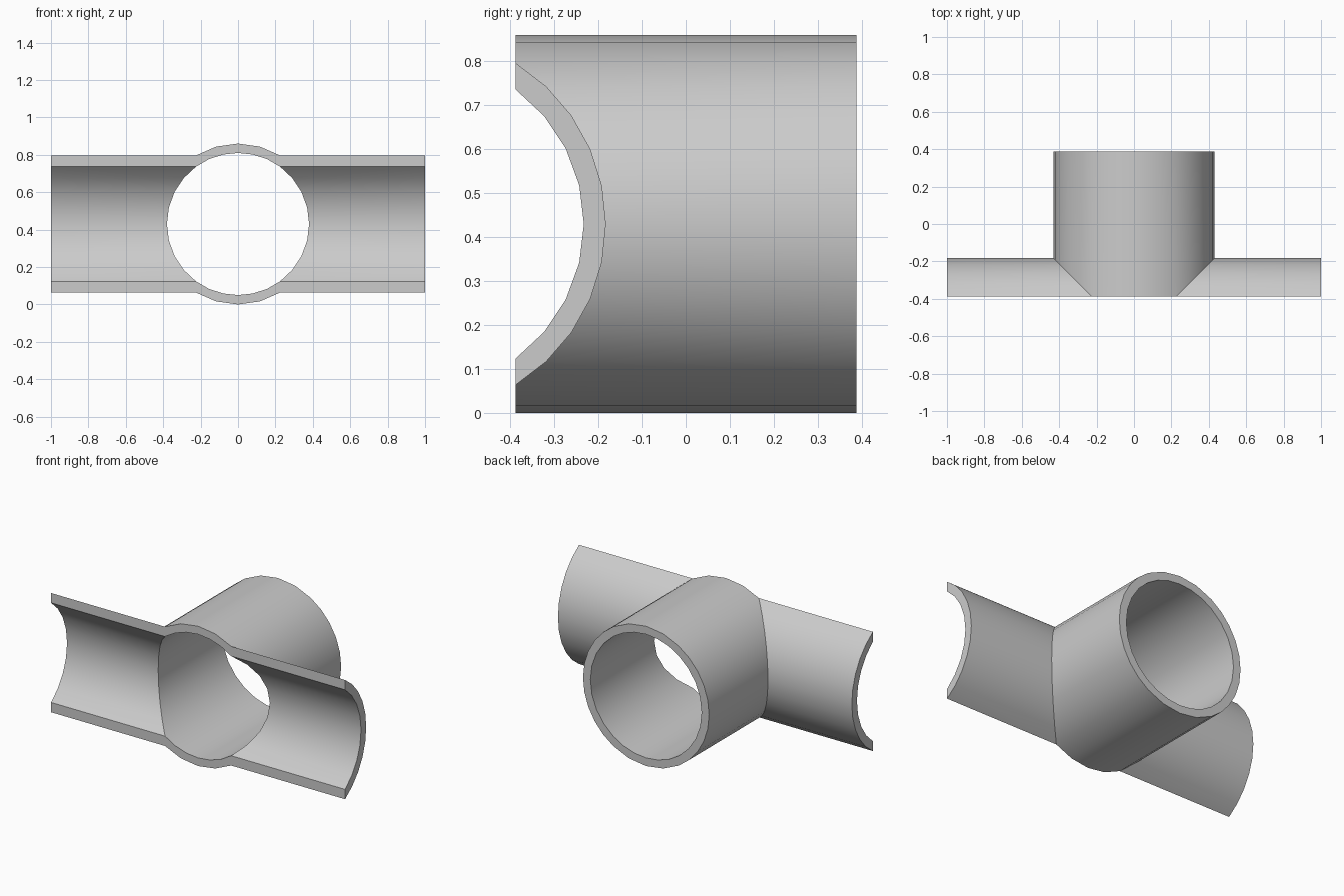
import bpy
import bmesh
from math import acos, cos, pi, sin

if "Cube" in bpy.data.objects:
    bpy.data.objects.remove(bpy.data.objects["Cube"], do_unlink=True)

OUTER, INNER = 0.43, 0.38    # pipe radii
AXIS_Z = 0.43                # height of both pipe axes
HALF_DEPTH = 0.388           # main pipe runs from -y to +y
CUT = 0.225                  # distance of the front cut from the cross pipe axis
CROSS_Y = -HALF_DEPTH - CUT  # cross pipe axis
ARM_END = 1.0

bm = bmesh.new()


def face(points):
    bm.faces.new([bm.verts.new(p) for p in points])


def arc(radius, start, end, steps):
    """Points (across, up) along an arc about the pipe axis."""
    angles = [start + (end - start) * i / steps for i in range(steps + 1)]
    return [(radius * cos(a), AXIS_Z + radius * sin(a)) for a in angles]


def sectors(radius, side_steps, cap_steps):
    """Right, top, left and bottom arcs, split where the pipes meet the cut."""
    a = acos(CUT / radius)
    return [arc(radius, -a, a, side_steps), arc(radius, a, pi - a, cap_steps),
            arc(radius, pi - a, pi + a, side_steps),
            arc(radius, pi + a, 2 * pi - a, cap_steps)]


def main_front(p):
    """Front end of the main pipe: mitred at the sides, flat on the cut."""
    return (p[0], max(-HALF_DEPTH, CROSS_Y + abs(p[0])), p[1])


def main_back(p):
    return (p[0], HALF_DEPTH, p[1])


def wall(points, start, end):
    for p, q in zip(points, points[1:]):
        face([start(p), start(q), end(q), end(p)])


outer = sectors(OUTER, 10, 4)
inner = sectors(INNER, 8, 6)

# Main pipe: walls, back rim, and the flat front rim above and below
for i, (out_arc, in_arc) in enumerate(zip(outer, inner)):
    wall(out_arc, main_front, main_back)
    wall(in_arc, main_front, main_back)
    rim = out_arc + in_arc[::-1]
    face([main_back(p) for p in rim])
    if i in (1, 3):
        face([main_front(p) for p in rim])

# Open half-pipe arms, one on each side
for side in (-1, 1):
    def mitre(p):
        return (side * p[0], CROSS_Y + p[0], p[1])

    def arm_end(p):
        return (side * ARM_END, CROSS_Y + p[0], p[1])

    out_arc, in_arc = outer[0], inner[0]
    wall(out_arc, mitre, arm_end)
    wall(in_arc, mitre, arm_end)
    face([arm_end(p) for p in out_arc + in_arc[::-1]])
    for k in (0, -1):
        wall([out_arc[k], in_arc[k]], mitre, arm_end)

# Weld the parts into one closed fitting
bmesh.ops.remove_doubles(bm, verts=bm.verts[:], dist=0.0001)
bmesh.ops.recalc_face_normals(bm, faces=bm.faces[:])
mesh = bpy.data.meshes.new("pipe_tee")
bm.to_mesh(mesh)
bm.free()

grey = bpy.data.materials.new("plain grey")
grey.use_nodes = True
colour = (0.6, 0.6, 0.6, 1.0)
grey.diffuse_color = colour
grey.node_tree.nodes["Principled BSDF"].inputs["Base Color"].default_value = colour
mesh.materials.append(grey)

pipe = bpy.data.objects.new("pipe_tee", mesh)
bpy.context.collection.objects.link(pipe)
bpy.ops.object.select_all(action="DESELECT")
pipe.select_set(True)
bpy.context.view_layer.objects.active = pipe
bpy.ops.object.shade_smooth_by_angle(angle=pi / 6)
